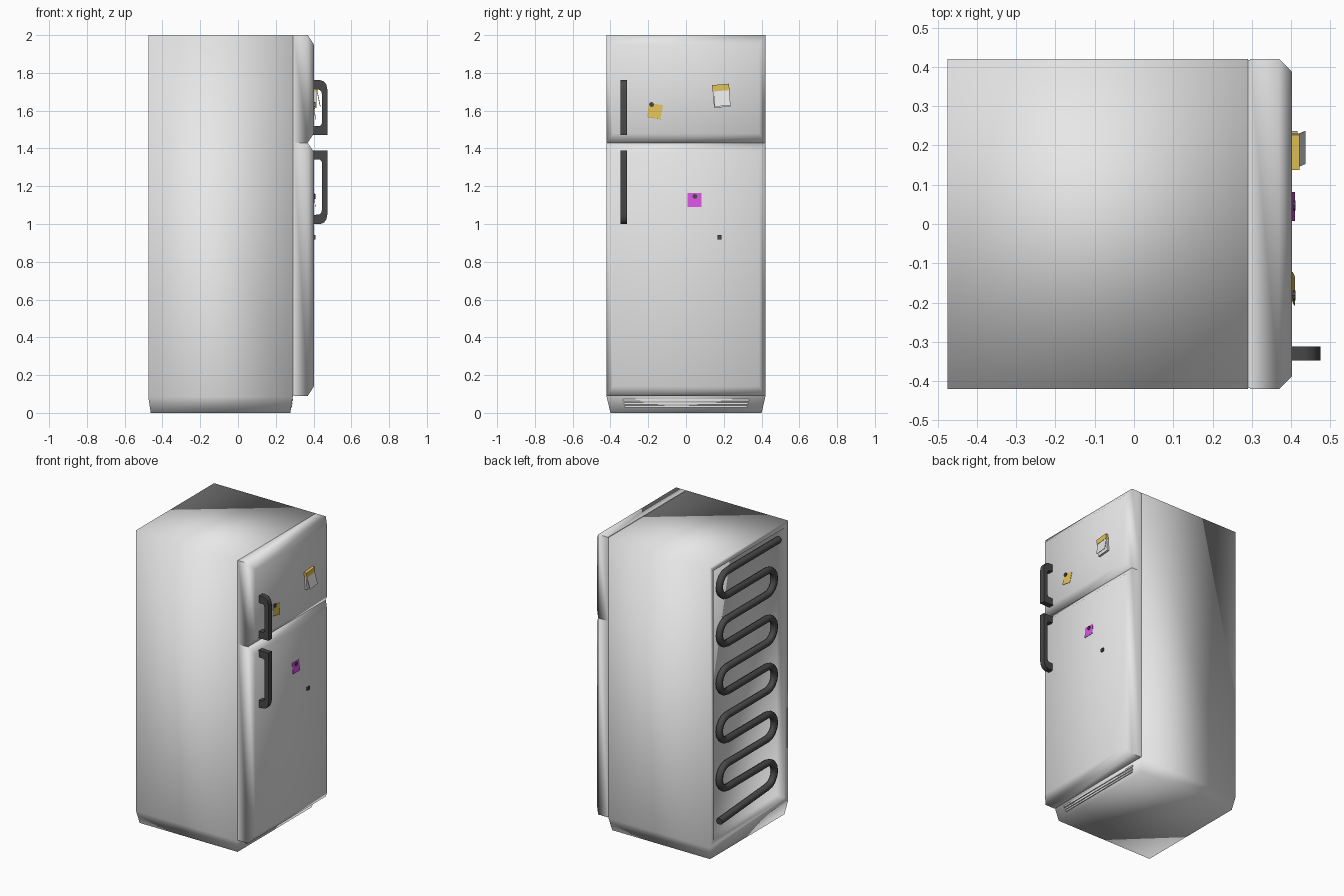
import bpy, bmesh, math
from mathutils import Matrix, Vector

if "Cube" in bpy.data.objects:
    bpy.data.objects.remove(bpy.data.objects["Cube"])


def material(name, rgb):
    m = bpy.data.materials.new(name)
    m.diffuse_color = (*rgb, 1)
    m.use_nodes = True
    m.node_tree.nodes["Principled BSDF"].inputs["Base Color"].default_value = m.diffuse_color
    return m


ENAMEL = material("light grey enamel", (0.8, 0.8, 0.8))
DARK = material("dark grey plastic", (0.065, 0.065, 0.065))
YELLOW = material("yellow paper", (0.76, 0.55, 0.1))
MAGENTA = material("magenta paper", (0.7, 0.09, 0.78))
WHITE = material("white paper", (0.88, 0.88, 0.88))


def finish(name, bm, mat, angle=None):
    bmesh.ops.recalc_face_normals(bm, faces=bm.faces)
    me = bpy.data.meshes.new(name)
    bm.to_mesh(me)
    bm.free()
    ob = bpy.data.objects.new(name, me)
    bpy.context.collection.objects.link(ob)
    me.materials.append(mat)
    if angle:
        bpy.ops.object.select_all(action='DESELECT')
        ob.select_set(True)
        bpy.context.view_layer.objects.active = ob
        if angle >= 180:
            bpy.ops.object.shade_smooth()
        else:
            bpy.ops.object.shade_smooth_by_angle(angle=math.radians(angle))
    return ob


def box_mesh(lo, hi):
    bm = bmesh.new()
    bmesh.ops.create_cube(bm, size=1)
    for v in bm.verts:
        v.co = Vector([lo[i] + (v.co[i] + 0.5) * (hi[i] - lo[i]) for i in range(3)])
    bm.normal_update()
    return bm


def box(name, lo, hi, mat):
    return finish(name, box_mesh(lo, hi), mat)


# cabinet with tapered plinth and a shallow back recess
bm = box_mesh((-0.475, -0.42, 0.085), (0.29, 0.42, 2.0))
bottom = min(bm.faces, key=lambda f: f.calc_center_median().z)
geom = bmesh.ops.extrude_face_region(bm, geom=[bottom])["geom"]
for v in [g for g in geom if isinstance(g, bmesh.types.BMVert)]:
    v.co = (v.co.x + math.copysign(0.013, -v.co.x), v.co.y * 0.4 / 0.42, 0)
if bottom.is_valid:
    bmesh.ops.delete(bm, geom=[bottom], context='FACES_ONLY')
bmesh.ops.recalc_face_normals(bm, faces=bm.faces)
bm.normal_update()
back = max(bm.faces, key=lambda f: -f.calc_center_median().x)
bmesh.ops.inset_region(bm, faces=[back], thickness=0.052)
bmesh.ops.inset_region(bm, faces=[back], thickness=0.014)
bmesh.ops.translate(bm, verts=back.verts, vec=(0.05, 0, 0))
finish("cabinet", bm, ENAMEL, 180)

# grille slats on the plinth below the door
for i, z in enumerate((0.034, 0.05, 0.068)):
    x = 0.277 + 0.013 * z / 0.085
    w = 0.312 + 0.3 * z
    box(f"grille_slat_{i + 1}", (x - 0.01, -w, z - 0.005), (x + 0.005, w, z + 0.005), ENAMEL)

# doors: two chamfered slabs meeting in a V groove
bm = bmesh.new()
for z0, z1 in ((0.09, 1.43), (1.43, 2.0)):
    rings = []
    for x, iy, iz in ((0.295, 0, 0), (0.369, 0, 0), (0.402, 0.033, 0.05)):
        y = 0.42 - iy
        rings.append([bm.verts.new((x, sy * y, z)) for sy, z in
                      ((-1, z0 + iz), (1, z0 + iz), (1, z1 - iz), (-1, z1 - iz))])
    bm.faces.new(rings[0])
    bm.faces.new(rings[2])
    for a, b in zip(rings, rings[1:]):
        for i in range(4):
            j = (i + 1) % 4
            bm.faces.new((a[i], a[j], b[j], b[i]))
finish("doors", bm, ENAMEL, 60)
box("door_seal", (0.28, -0.417, 0.095), (0.3, 0.417, 1.997), ENAMEL)


# handles: bracket profile, square at one end and rounded at the other
def handle(name, z_square, z_round):
    s = 1 if z_round > z_square else -1
    zs, zr = z_square, z_round
    outer = [(0.398, zs), (0.474, zs), (0.474, zr - s * 0.055), (0.468, zr - s * 0.025),
             (0.455, zr - s * 0.007), (0.435, zr), (0.398, zr)]
    inner = [(0.398, zr - s * 0.048), (0.428, zr - s * 0.05), (0.44, zr - s * 0.058),
             (0.444, zr - s * 0.075), (0.444, zs + s * 0.06), (0.436, zs + s * 0.048),
             (0.398, zs + s * 0.045)]
    bm = bmesh.new()
    f = bm.faces.new([bm.verts.new((x, -0.348, z)) for x, z in outer + inner])
    new = bmesh.ops.extrude_face_region(bm, geom=[f])["geom"]
    bmesh.ops.translate(bm, verts=[g for g in new if isinstance(g, bmesh.types.BMVert)],
                        vec=(0, 0.036, 0))
    finish(name, bm, DARK, 35)


handle("freezer_handle", 1.472, 1.762)
handle("fridge_handle", 1.388, 1.0)

# condenser coil: serpentine tube in the back recess
ROWS, TOP, STEP, HALF, MID = 11, 1.888, 0.164, 0.215, -0.012
path = [(-0.355, TOP)]
for i in range(ROWS - 1):
    side = 1 if i % 2 == 0 else -1
    zc = TOP - STEP * (i + 0.5)
    for k in range(9):
        a = math.pi * k / 8
        path.append((MID + side * (HALF + math.sin(a) * STEP / 2),
                     zc + math.cos(a) * STEP / 2))
path.append((MID + HALF + STEP / 2, 0.21))
cu = bpy.data.curves.new("condenser_coil", 'CURVE')
cu.dimensions = '3D'
cu.bevel_depth = 0.023
cu.bevel_resolution = 2
cu.use_fill_caps = True
sp = cu.splines.new('POLY')
sp.points.add(len(path) - 1)
for p, (y, z) in zip(sp.points, path):
    p.co = (-0.451, y, z, 1)
cu.materials.append(DARK)
bpy.context.collection.objects.link(bpy.data.objects.new("condenser_coil", cu))


# papers: thin plates whose lower edge lifts off the door
def paper(name, y, z, w, h, x_top, x_low, thick, tilt, mat, pivot=None):
    bm = box_mesh((0, y - w / 2, z - h / 2), (thick, y + w / 2, z + h / 2))
    for v in bm.verts:
        v.co.x += x_top if v.co.z > z else x_low
    c = Vector((0, *(pivot or (y, z))))
    bmesh.ops.rotate(bm, verts=bm.verts, cent=c, matrix=Matrix.Rotation(math.radians(tilt), 3, 'X'))
    finish(name, bm, mat)


def magnet(name, y, z, sides=8):
    bm = bmesh.new()
    m = Matrix.Translation((0.403, y, z)) @ Matrix.Rotation(math.pi / 2, 4, 'Y')
    if sides == 4:
        m = m @ Matrix.Rotation(math.pi / 4, 4, 'Z')
    r = 0.013 if sides > 4 else 0.0155
    bmesh.ops.create_cone(bm, cap_ends=True, segments=sides, radius1=r, radius2=r,
                          depth=0.016, matrix=m)
    finish(name, bm, DARK, 30)


paper("yellow_note", -0.165, 1.598, 0.074, 0.076, 0.402, 0.408, 0.002, -10, YELLOW)
paper("magenta_note", 0.045, 1.127, 0.074, 0.074, 0.402, 0.408, 0.002, 0, MAGENTA)
magnet("yellow_note_magnet", -0.182, 1.632)
magnet("magenta_note_magnet", 0.047, 1.146)
magnet("spare_magnet", 0.177, 0.93, 4)

# notepad with a yellow binding and a lifted top sheet
PAD = (0.187, 1.685)
paper("notepad_binding", 0.187, 1.722, 0.09, 0.034, 0.4, 0.4, 0.021, 5, YELLOW, PAD)
paper("notepad_block", 0.187, 1.662, 0.088, 0.088, 0.4, 0.4, 0.016, 5, WHITE, PAD)
paper("notepad_sheet", 0.189, 1.665, 0.084, 0.082, 0.417, 0.434, 0.002, 5, WHITE, PAD)
